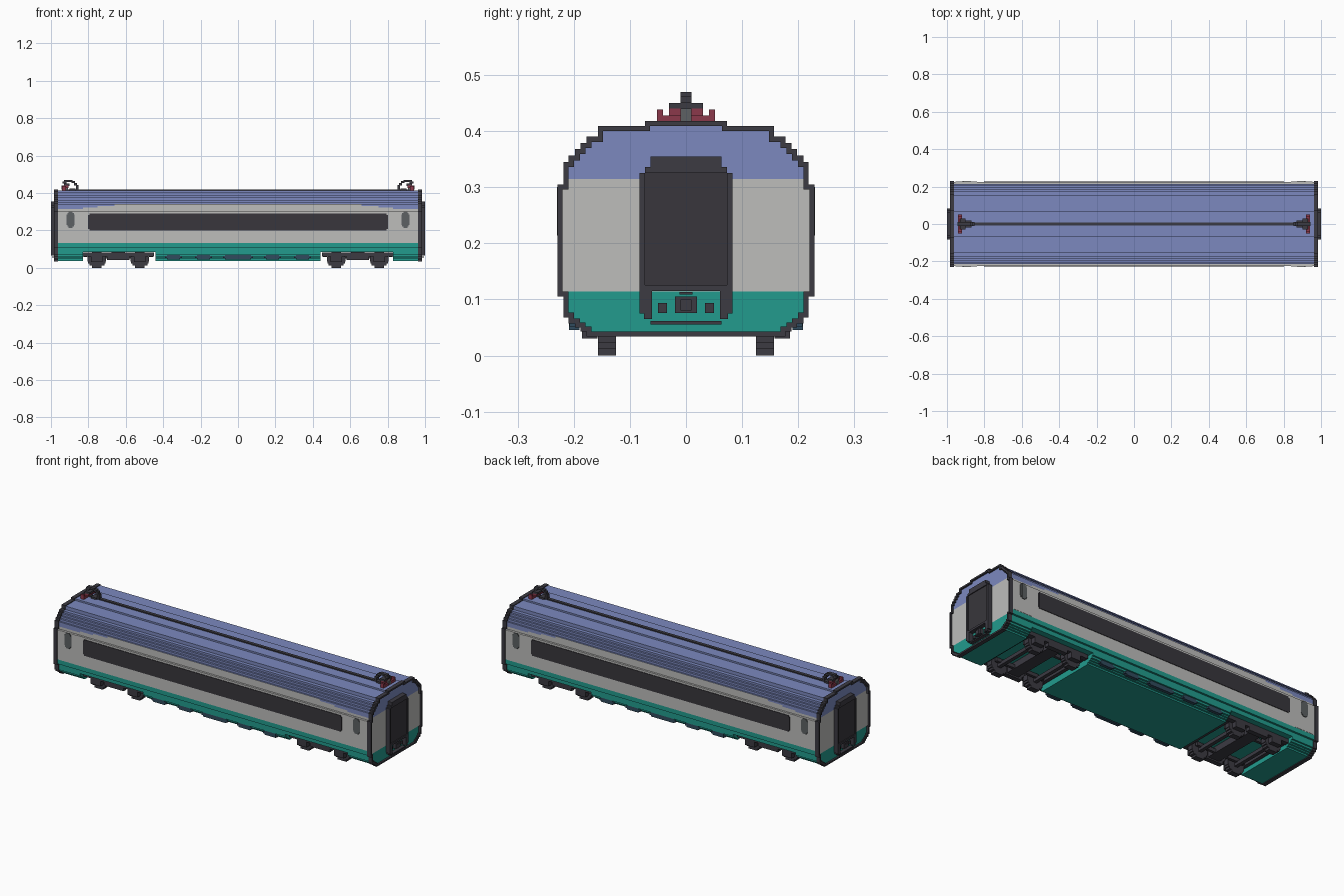
import bpy, bmesh, math
from mathutils import Vector

old = bpy.data.objects.get("Cube")
if old:
    bpy.data.objects.remove(old, do_unlink=True)


def material(name, r, g, b):
    m = bpy.data.materials.new(name)
    m.use_nodes = True
    m.diffuse_color = (r, g, b, 1)
    m.node_tree.nodes["Principled BSDF"].inputs["Base Color"].default_value = (r, g, b, 1)
    return m


BLUE = material("roof blue", .20, .25, .52)
GREY = material("light grey", .51, .51, .50)
TEAL = material("teal", .016, .33, .27)
DARK = material("charcoal", .045, .043, .055)
GLASS = material("window black", .04, .037, .045)
MID = material("mid grey", .11, .12, .125)
RED = material("dark red", .26, .04, .07)
VENT = material("vent slate", .03, .07, .11)

# Stepped half cross-section: half width, top height of each step
BASE = .034
STEPS = [(.177, .043), (.188, .05), (.198, .057), (.209, .068), (.218, .105),
         (.229, .305), (.218, .345), (.209, .357), (.198, .368), (.188, .379),
         (.177, .39), (.157, .409), (.073, .418)]
SKIN = .004


def section(inset, lo=0, hi=1):
    """Closed stepped outline (y, z), shrunk by inset and clipped to a height range."""
    def shift(z):
        return z + inset if z < .2 else z - inset
    half, bottom = [], shift(BASE)
    for w, top in STEPS:
        top = shift(top)
        z0, z1 = max(bottom, lo), min(top, hi)
        if z1 > z0 + 1e-5:
            half += [(w - inset, z0), (w - inset, z1)]
        bottom = top
    return half + [(-y, z) for y, z in reversed(half)]


def finish(name, bm, mats):
    bmesh.ops.recalc_face_normals(bm, faces=bm.faces[:])
    me = bpy.data.meshes.new(name)
    bm.to_mesh(me)
    bm.free()
    for m in mats:
        me.materials.append(m)
    ob = bpy.data.objects.new(name, me)
    bpy.context.collection.objects.link(ob)
    return ob


def prism(bm, outline, x0, x1):
    a = [bm.verts.new((x0, y, z)) for y, z in outline]
    b = [bm.verts.new((x1, y, z)) for y, z in outline]
    for i in range(len(a)):
        j = (i + 1) % len(a)
        bm.faces.new((a[i], a[j], b[j], b[i]))
    bm.faces.new(a)
    bm.faces.new(b)


def boxes(name, mat, items, sx=1, sy=1, dx=0):
    """Several boxes (x0, x1, y0, y1, z0, z1) in one object, mirrored by sx and sy."""
    bm = bmesh.new()
    for x0, x1, y0, y1, z0, z1 in items:
        vs = bmesh.ops.create_cube(bm, size=1)["verts"]
        for v in vs:
            v.co = Vector((sx * ((x0 + x1) / 2 + v.co.x * (x1 - x0) + dx),
                           sy * ((y0 + y1) / 2 + v.co.y * (y1 - y0)),
                           (z0 + z1) / 2 + v.co.z * (z1 - z0)))
    return finish(name, bm, [mat])


# Main body shell, banded in teal, grey and blue
bm = bmesh.new()
prism(bm, section(SKIN, lo=.085), -.975, .975)
cuts = [((0, 0, z), (0, 0, 1)) for z in (.114, .134, .315, .322, .33)]
cuts += [((s * x, 0, 0), (1, 0, 0)) for x in (.66, .75, .83) for s in (-1, 1)]
for co, no in cuts:
    bmesh.ops.bisect_plane(bm, geom=bm.verts[:] + bm.edges[:] + bm.faces[:],
                           plane_co=co, plane_no=no)
bm.normal_update()
for f in bm.faces:
    c = f.calc_center_median()
    x = abs(c.x)
    low, high = .134, .3405
    if abs(f.normal.x) > .5:
        low, high = .114, .315
    elif x > .83:
        high = .315
    elif x > .75:
        high = .322
    elif x > .66:
        high = .33
    f.material_index = 0 if c.z < low else 1 if c.z < high else 2
finish("body_shell", bm, [TEAL, GREY, BLUE])

# Lower skirts between the bogie wells
for name, x0, x1 in (("centre_skirt", -.44, .44), ("left_end_skirt", .83, .975),
                     ("right_end_skirt", -.975, -.83)):
    bm = bmesh.new()
    prism(bm, section(SKIN, hi=.085), x0, x1)
    finish(name, bm, [TEAL])

# Roof spine
boxes("roof_spine", DARK, [(-.92, .92, -.009, .009, .41, .42)])

# Windows, doors and skirt vents on both sides
for sy, side in ((-1, "front"), (1, "back")):
    boxes(side + "_long_window", GLASS, [(-.795, .795, .222, .228, .2, .29),
                                         (-.802, .802, .222, .2275, .207, .283)], sy=sy)
    vents = []
    for cx, h in ((0, .08), (.185, .045), (-.185, .045), (.345, .045), (-.345, .045)):
        vents += [(cx - h, cx + h, .19, .208, .052, .064),
                  (cx - h + .01, cx + h - .01, .19, .2085, .046, .07)]
    boxes(side + "_skirt_vents", VENT, vents, sy=sy)
    for sx in (-1, 1):
        boxes(side + "_door", GREY, [(.84, .955, .222, .2265, .136, .3)], sx, sy)
        boxes(side + "_door_window", MID,
              [(.873, .917, .222, .229, .228, .286), (.878, .912, .222, .2295, .22, .294),
               (.885, .905, .222, .23, .214, .3)], sx, sy)

for sx, end in ((-1, "right"), (1, "left")):
    # End frame ring
    bm = bmesh.new()
    loops = [[bm.verts.new((sx * x, y, z)) for y, z in section(d)]
             for x, d in ((.962, 0), (.985, 0), (.985, .009), (.962, .009))]
    n = len(loops[0])
    for k in range(4):
        a, b = loops[k], loops[(k + 1) % 4]
        for i in range(n):
            j = (i + 1) % n
            bm.faces.new((a[i], a[j], b[j], b[i]))
    finish(end + "_end_frame", bm, [DARK])

    # Gangway surround and door
    parts = [(.97, 1, -.073, .073, .115, .126), (.97, 1, -.073, .073, .325, .336),
             (.97, 1, -.063, .063, .336, .355), (.97, .995, -.063, .063, .055, .062)]
    for s in (-1, 1):
        ya, yb = sorted((s * .073, s * .083))
        yc, yd = sorted((s * .061, s * .075))
        parts += [(.97, 1, ya, yb, .075, .325), (.97, 1, yc, yd, .065, .126)]
    boxes(end + "_gangway_surround", DARK, parts, sx)
    boxes(end + "_gangway_door", GLASS, [(.97, .995, -.073, .073, .126, .336)], sx)

    # Coupler and cable sockets
    boxes(end + "_coupler", DARK,
          [(.97, .995, -.02, .02, .076, .105), (.97, .99, -.012, .012, .109, .113),
           (.97, .985, .034, .05, .076, .094), (.97, .985, -.05, -.034, .076, .094),
           (.97, .998, -.01, .01, .08, .1)], sx)

    # Current collector on the roof
    boxes(end + "_collector_base", RED,
          [(.92, .94, -.052, .052, .414, .428), (.92, .94, .041, .052, .428, .439),
           (.92, .94, -.052, -.041, .428, .439), (.905, .932, -.03, .03, .428, .44)], sx)
    boxes(end + "_collector_mount", MID, [(.91, .943, -.01, .01, .418, .44)], sx)
    boxes(end + "_collector_arm", DARK,
          [(.9, .93, -.03, .03, .439, .45), (.885, .93, -.01, .01, .46, .47),
           (.872, .89, -.01, .01, .453, .464), (.862, .876, -.01, .01, .44, .455),
           (.854, .867, -.01, .01, .416, .443), (.918, .937, -.01, .01, .45, .463),
           (.868, .9, -.018, .018, .414, .424)], sx)

    # Bogie: side frames, cross beams, axles
    frame = [(-.035, .035, -.17, .17, .05, .086), (-.185, -.165, -.16, .16, .058, .08),
             (.165, .185, -.16, .16, .058, .08)]
    for s in (-1, 1):
        y0, y1 = sorted((s * .158, s * .185))
        y2, y3 = sorted((s * .1, s * .115))
        frame += [(-.19, .19, y0, y1, .06, .082), (-.06, .06, y0, y1, .042, .06),
                  (-.15, .15, y2, y3, .05, .07)]
        for ax in (-.115, .115):
            frame.append((ax - .03, ax + .03, y0, y1, .03, .06))
    for ax in (-.115, .115):
        frame.append((ax - .01, ax + .01, -.15, .15, .035, .055))
    boxes(end + "_bogie_frame", DARK, frame, sx, dx=.64)

    # Stepped wheels
    rows, radius = 8, .046
    wheels = []
    for ax in (-.115, .115):
        for s in (-1, 1):
            y0, y1 = sorted((s * .125, s * .157))
            for k in range(rows):
                t = (k + .5) / rows * 2 - 1
                h = radius * math.sqrt(1 - t * t) + .004
                z = 2 * radius / rows
                wheels.append((ax - h, ax + h, y0, y1, k * z, (k + 1) * z))
    boxes(end + "_bogie_wheels", DARK, wheels, sx, dx=.64)
